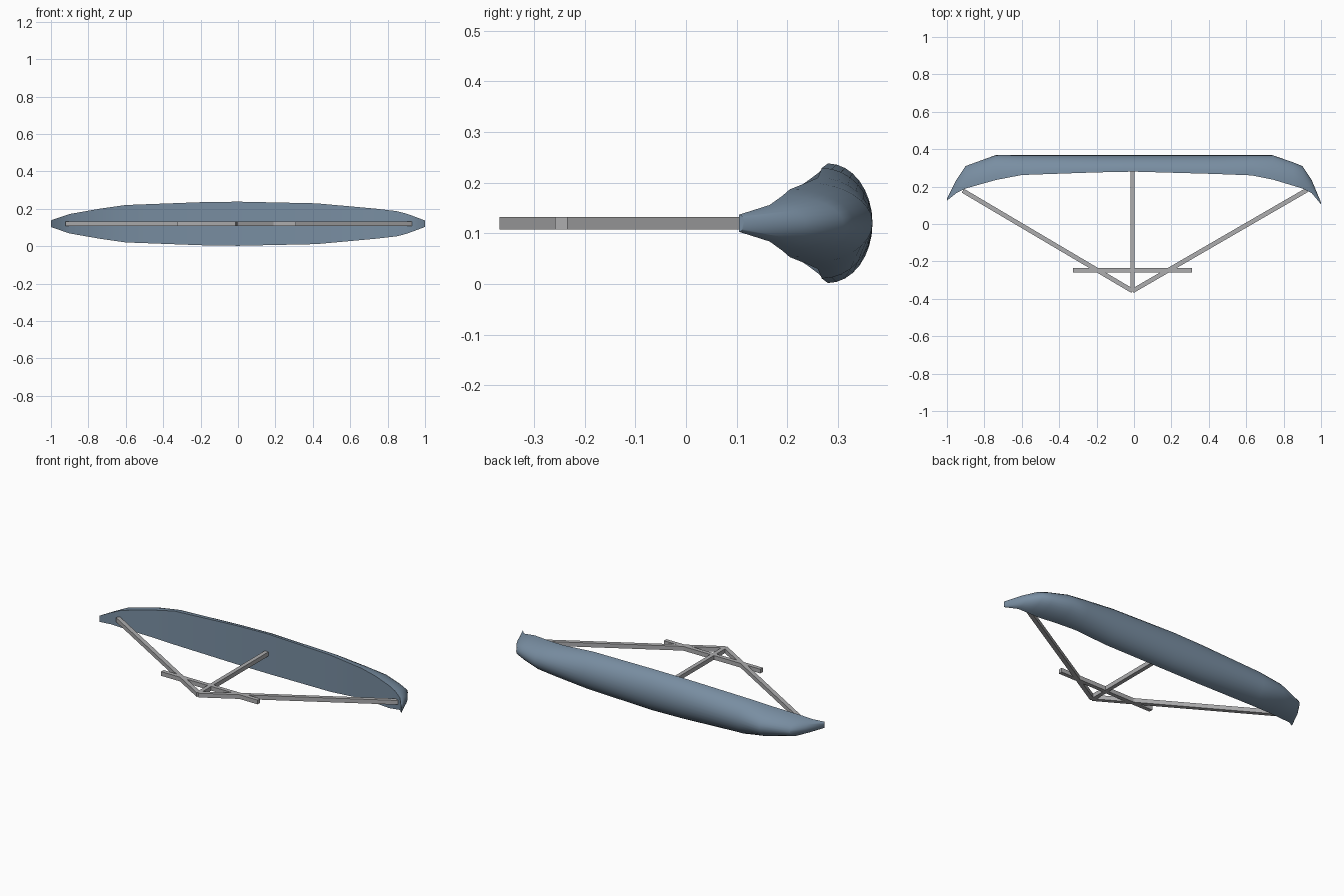
import bpy, bmesh, math
from mathutils import Vector

cube = bpy.data.objects.get("Cube")
if cube:
    bpy.data.objects.remove(cube)

MID_Z = 0.12


def make_material(name, rgb):
    mat = bpy.data.materials.new(name)
    mat.use_nodes = True
    mat.diffuse_color = (*rgb, 1)
    mat.node_tree.nodes["Principled BSDF"].inputs["Base Color"].default_value = (*rgb, 1)
    return mat


def finish(bm, name, mat):
    bmesh.ops.recalc_face_normals(bm, faces=bm.faces)
    mesh = bpy.data.meshes.new(name)
    bm.to_mesh(mesh)
    bm.free()
    mesh.materials.append(mat)
    obj = bpy.data.objects.new(name, mesh)
    bpy.context.collection.objects.link(obj)
    return obj


blue = make_material("slate blue", (0.19, 0.27, 0.36))
grey = make_material("light grey", (0.42, 0.42, 0.43))

# Reflector: half-ellipse sections lofted along x, each (x, front y, back y, half height)
stations = [
    (-1.0, 0.125, 0.135, 0.018), (-0.95, 0.165, 0.235, 0.035),
    (-0.9, 0.19, 0.31, 0.052), (-0.74, 0.235, 0.368, 0.08),
    (-0.6, 0.262, 0.368, 0.1), (-0.2, 0.276, 0.368, 0.115),
    (0.0, 0.28, 0.368, 0.118), (0.42, 0.268, 0.368, 0.109),
    (0.63, 0.26, 0.368, 0.09), (0.74, 0.238, 0.368, 0.08),
    (0.85, 0.205, 0.33, 0.067), (0.9, 0.19, 0.31, 0.054),
    (0.95, 0.165, 0.235, 0.036), (1.0, 0.105, 0.115, 0.017),
]
SEGS = 16
bm = bmesh.new()
rings = []
for x, front, back, half in stations:
    angles = [math.pi * (i / SEGS - 0.5) for i in range(SEGS + 1)]
    rings.append([bm.verts.new((x, front + (back - front) * math.cos(a),
                                MID_Z + half * math.sin(a))) for a in angles])
for a, b in zip(rings, rings[1:]):
    for i in range(SEGS):
        bm.faces.new((a[i], a[i + 1], b[i + 1], b[i]))
    bm.faces.new((a[SEGS], a[0], b[0], b[SEGS]))  # flat front panel
for ring in (rings[0], rings[-1]):
    bm.faces.new(ring)
reflector = finish(bm, "reflector_shell", blue)
bpy.ops.object.select_all(action="DESELECT")
reflector.select_set(True)
bpy.context.view_layer.objects.active = reflector
bpy.ops.object.shade_smooth_by_angle(angle=math.radians(35))


# Frame bars: square beams between two points in plan
def bar(name, start, end, width=0.024):
    a, b = Vector((*start, MID_Z)), Vector((*end, MID_Z))
    bm = bmesh.new()
    bmesh.ops.create_cube(bm, size=1)
    bmesh.ops.scale(bm, vec=((b - a).length, width, 0.025), verts=bm.verts)
    obj = finish(bm, name, grey)
    obj.location = (a + b) / 2
    obj.rotation_euler.z = math.atan2(b.y - a.y, b.x - a.x)


apex = (-0.008, -0.358)
bar("centre_strut", apex, (-0.008, 0.285))
bar("left_strut", apex, (0.925, 0.182))
bar("right_strut", apex, (-0.915, 0.178))
bar("crossbar", (-0.325, -0.246), (0.31, -0.246))
